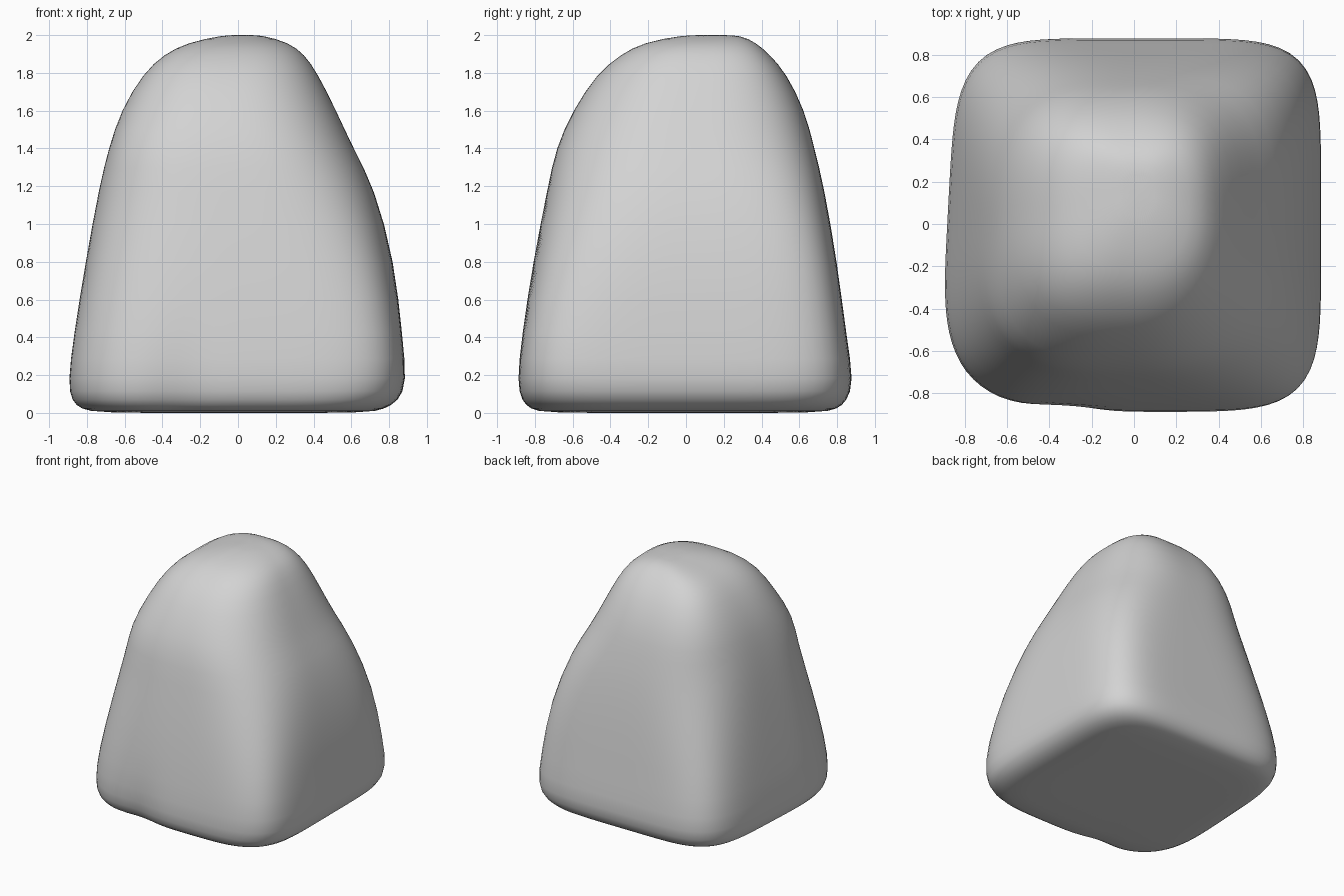
import bpy
import bmesh
from math import cos, sin, exp, pi

default_cube = bpy.data.objects.get("Cube")
if default_cube:
    bpy.data.objects.remove(default_cube, do_unlink=True)

SEGMENTS = 64

# Silhouette of the boulder: height, then extents to right, left, front, back
LEVELS = [
    (0, .74, .7, .76, .72),
    (.02, .82, .77, .82, .8),
    (.06, .87, .85, .87, .85),
    (.16, .89, .895, .895, .89),
    (.4, .86, .87, .87, .85),
    (.8, .8, .83, .81, .8),
    (1.2, .73, .72, .73, .73),
    (1.4, .68, .61, .69, .68),
    (1.6, .62, .52, .6, .63),
    (1.8, .5, .42, .47, .53),
    (1.9, .39, .35, .34, .44),
    (1.96, .27, .27, .23, .37),
    (2, .08, .13, .02, .29),
]

# Corner squareness by height: back left, back right, front right, front left
CORNERS = [
    (0, 5.5, 5.2, 3.6, 5),
    (.4, 6.2, 5.6, 3.8, 6),
    (.8, 5.6, 4, 3.4, 4),
    (1.2, 4, 3, 3, 2.9),
    (1.4, 3.3, 2.9, 3.3, 2.7),
    (1.6, 2.9, 3, 2.7, 2.5),
    (2, 3.2, 3.6, 3.2, 2.4),
]


def corner_power(height, quadrant):
    """Interpolate the squareness of one corner at a given height."""
    for low, high in zip(CORNERS, CORNERS[1:]):
        if height <= high[0]:
            blend = (height - low[0]) / (high[0] - low[0])
            start, end = low[quadrant + 1], high[quadrant + 1]
            return start + (end - start) * blend
    return CORNERS[-1][quadrant + 1]


def section_point(level, step):
    """One point of the rounded cross-section at this level."""
    height, right, left, front, back = level
    angle = 2 * pi * step / SEGMENTS
    quadrant = (4 * step // SEGMENTS) % 4
    power = corner_power(height, quadrant)
    half_width = (left + right) / 2
    half_depth = (front + back) / 2
    across, along = cos(angle), sin(angle)
    radius = (abs(across / half_width) ** power
              + abs(along / half_depth) ** power) ** (-1 / power)
    x = (left - right) / 2 + radius * across
    y = (back - front) / 2 + radius * along
    # Right face slants outward towards the front
    x += .06 * y * max(0, -x)
    # Shallow dent low on the front, fading out upward
    if y < 0:
        y += .045 * exp(-((x + .33) / .16) ** 2 - (height / .3) ** 2)
    return x, y, height


def loft_boulder():
    mesh = bpy.data.meshes.new("boulder")
    bm = bmesh.new()
    rings = [[bm.verts.new(section_point(level, step))
              for step in range(SEGMENTS)] for level in LEVELS]

    # Sides between neighbouring sections
    for lower, upper in zip(rings, rings[1:]):
        for i in range(SEGMENTS):
            j = (i + 1) % SEGMENTS
            bm.faces.new((lower[i], lower[j], upper[j], upper[i]))

    # Flat underside and crown
    for ring in (rings[0], rings[-1]):
        centre = sum((v.co for v in ring), ring[0].co * 0) / SEGMENTS
        hub = bm.verts.new(centre)
        for i in range(SEGMENTS):
            bm.faces.new((ring[i], ring[(i + 1) % SEGMENTS], hub))

    bmesh.ops.recalc_face_normals(bm, faces=bm.faces[:])
    for face in bm.faces:
        face.smooth = True
    bm.to_mesh(mesh)
    bm.free()
    return mesh


# Plain grey stone
stone = bpy.data.materials.new("grey_stone")
stone.use_nodes = True
grey = (.65, .65, .65, 1)
stone.diffuse_color = grey
stone.node_tree.nodes["Principled BSDF"].inputs["Base Color"].default_value = grey

boulder = bpy.data.objects.new("boulder", loft_boulder())
bpy.context.collection.objects.link(boulder)
boulder.data.materials.append(stone)

# Soften the facets between sections
rounding = boulder.modifiers.new("rounding", "SUBSURF")
rounding.levels = 1
rounding.render_levels = 1
